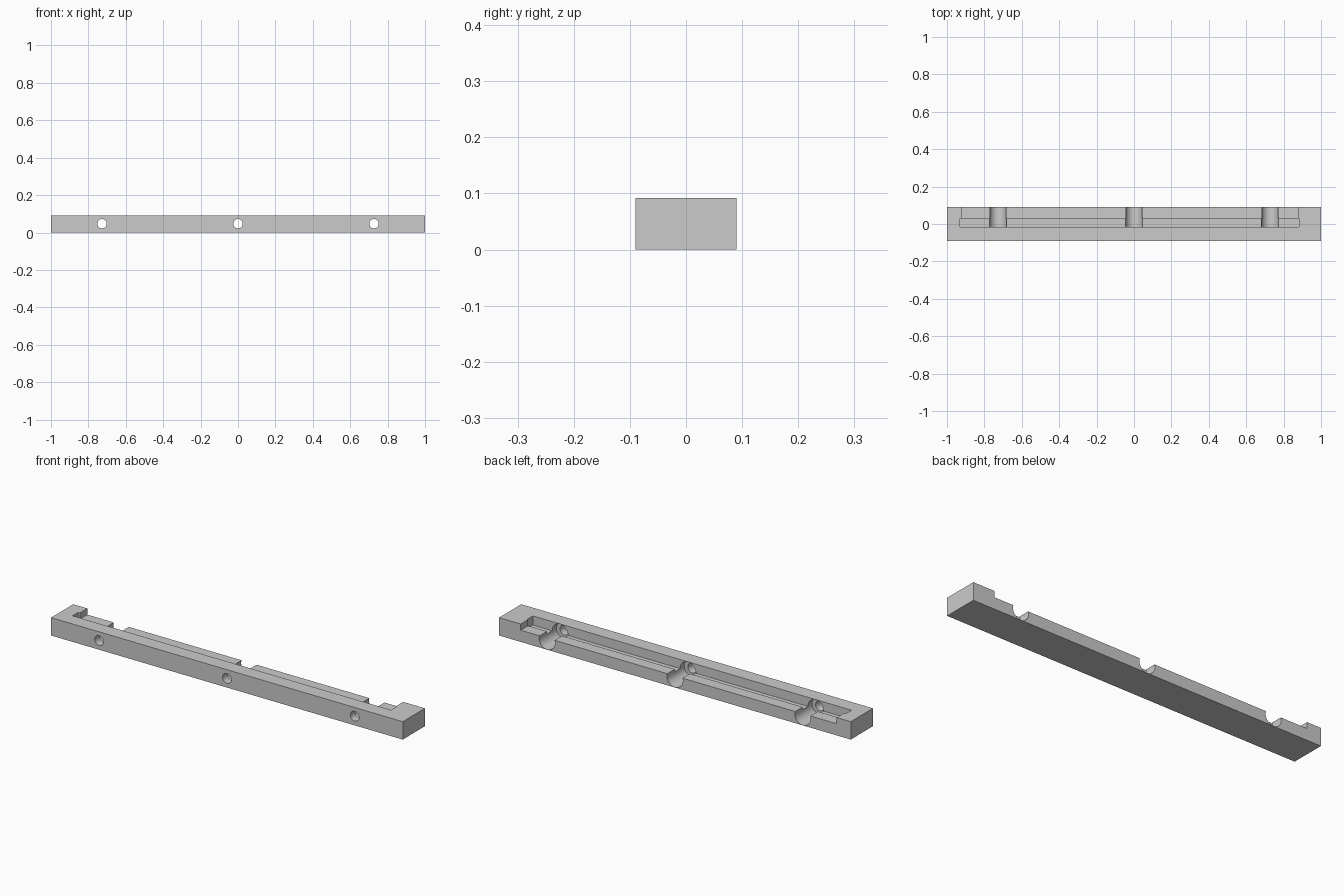
import bpy
import bmesh
from mathutils import Matrix, Vector

if "Cube" in bpy.data.objects:
    bpy.data.objects.remove(bpy.data.objects["Cube"], do_unlink=True)

grey = bpy.data.materials.new("light_grey")
grey.use_nodes = True
colour = (0.6, 0.6, 0.6, 1)
grey.diffuse_color = colour
grey.node_tree.nodes["Principled BSDF"].inputs["Base Color"].default_value = colour


def add_object(name, bm):
    mesh = bpy.data.meshes.new(name)
    bm.to_mesh(mesh)
    bm.free()
    mesh.materials.append(grey)
    obj = bpy.data.objects.new(name, mesh)
    bpy.context.collection.objects.link(obj)
    return obj


def box(name, low, high):
    low, high = Vector(low), Vector(high)
    bm = bmesh.new()
    bmesh.ops.create_cube(bm, size=1, matrix=Matrix.LocRotScale((low + high) / 2, None, high - low))
    return add_object(name, bm)


def rod(name, x, z, radius, y0, y1, sides=48):
    """Cylinder lying along y."""
    bm = bmesh.new()
    turn = Matrix.Translation((x, (y0 + y1) / 2, z)) @ Matrix.Rotation(1.5707963, 4, "X")
    bmesh.ops.create_cone(bm, cap_ends=True, segments=sides, radius1=radius,
                          radius2=radius, depth=y1 - y0, matrix=turn)
    return add_object(name, bm)


# Solid bar
bar = box("mounting_bar", (-1, -0.09, 0), (1, 0.09, 0.092))

# Shallow rear ledge and the deeper groove in front of it
cutters = [
    box("ledge_cutter", (-0.92, 0.02, 0.06), (0.877, 0.2, 0.2)),
    box("groove_cutter", (-0.93, -0.016, 0.045), (0.882, 0.03, 0.2)),
]

# Counterbored screw holes
for x in (-0.727, 0, 0.727):
    cutters.append(rod("bore_cutter", x, 0.046, 0.045, -0.05, 0.2))
    cutters.append(rod("screw_hole_cutter", x, 0.047, 0.025, -0.2, 0.0))

for cutter in cutters:
    cut = bar.modifiers.new(cutter.name, "BOOLEAN")
    cut.operation = "DIFFERENCE"
    cut.solver = "EXACT"
    cut.object = cutter

# Bake the cuts and discard the cutters
depsgraph = bpy.context.evaluated_depsgraph_get()
bar_mesh = bpy.data.meshes.new_from_object(bar.evaluated_get(depsgraph))
bar.modifiers.clear()
bar.data = bar_mesh
bar.data.materials.clear()
bar.data.materials.append(grey)
for cutter in cutters:
    bpy.data.objects.remove(cutter, do_unlink=True)

# Smooth bores, sharp edges elsewhere
bpy.ops.object.select_all(action="DESELECT")
bar.select_set(True)
bpy.context.view_layer.objects.active = bar
bpy.ops.object.shade_smooth_by_angle(angle=0.5)
